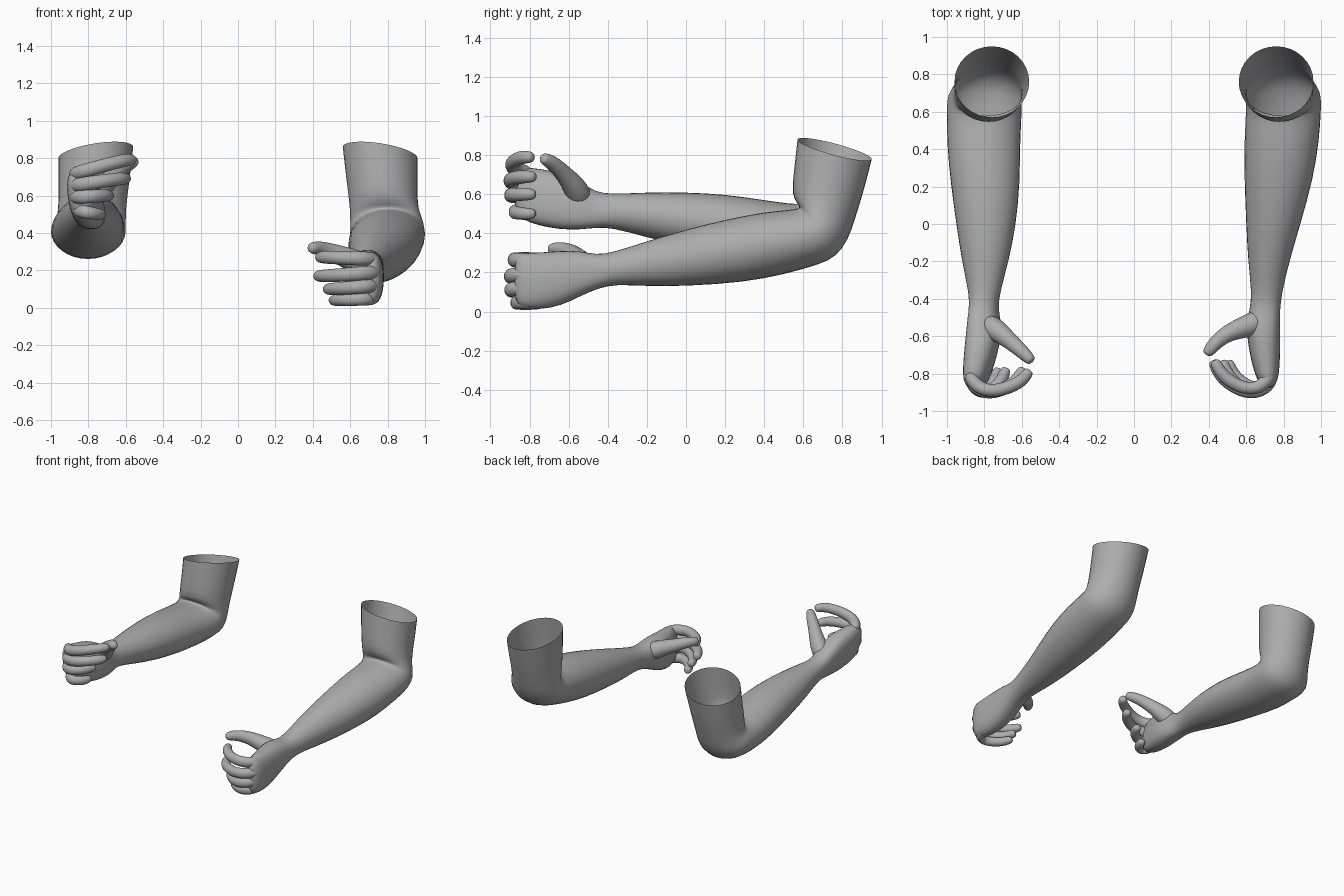
import bpy
import bmesh
from math import cos, sin, pi, copysign
from mathutils import Vector

cube = bpy.data.objects.get("Cube")
if cube:
    bpy.data.objects.remove(cube, do_unlink=True)

grey = bpy.data.materials.new("plain grey")
grey.use_nodes = True
colour = (0.42, 0.42, 0.42, 1)
grey.diffuse_color = colour
grey.node_tree.nodes["Principled BSDF"].inputs["Base Color"].default_value = colour


def loft(name, rings, cap_start, cap_end, levels):
    """Skin a list of vertex rings into one smooth tube."""
    bm = bmesh.new()
    loops = [[bm.verts.new(p) for p in ring] for ring in rings]
    count = len(loops[0])
    for a, b in zip(loops, loops[1:]):
        for i in range(count):
            j = (i + 1) % count
            bm.faces.new((a[i], a[j], b[j], b[i]))
    if cap_start:
        bm.faces.new(loops[0])
    if cap_end:
        bm.faces.new(loops[-1])
    bmesh.ops.recalc_face_normals(bm, faces=bm.faces)
    mesh = bpy.data.meshes.new(name)
    bm.to_mesh(mesh)
    bm.free()
    for face in mesh.polygons:
        face.use_smooth = True
    mesh.materials.append(grey)
    obj = bpy.data.objects.new(name, mesh)
    bpy.context.collection.objects.link(obj)
    subsurf = obj.modifiers.new("smooth", "SUBSURF")
    subsurf.levels = subsurf.render_levels = levels
    return obj


def section(side, row, power=1.0, tilt=0.0, lean=0.0, sides=16):
    """Oval between an upper and a lower (y, z) point and an x range."""
    ty, tz, by, bz, inner, outer = row
    ring = []
    for i in range(sides):
        angle = 2 * pi * i / sides
        c, s = (copysign(abs(v) ** power, v) * 1.025 for v in (cos(angle), sin(angle)))
        x = (inner + outer) / 2 + c * (outer - inner) / 2 + s * lean
        y = (ty + by) / 2 + s * (ty - by) / 2
        z = (tz + bz) / 2 + s * (tz - bz) / 2 + c * tilt
        ring.append(Vector((side * x, y, z)))
    return ring


def digit(name, side, path, radii, sides=8):
    """Round-tipped tube along a path, for fingers and thumbs."""
    path = [Vector((side * x, y, z)) for x, y, z in path]
    tip = (path[-1] - path[-2]).normalized()
    path.append(path[-1] + tip * radii[-1] * 0.8)
    radii = radii + [radii[-1] * 0.65]
    rings = []
    for i, p in enumerate(path):
        along = path[min(i + 1, len(path) - 1)] - path[max(i - 1, 0)]
        across = along.cross(Vector((0, 0, 1))).normalized()
        up = across.cross(along).normalized()
        ring = []
        for k in range(sides):
            angle = 2 * pi * k / sides
            ring.append(p + (across * cos(angle) + up * sin(angle)) * radii[i] * 1.1)
        rings.append(ring)
    loft(name, rings, True, True, 2)


def finger(name, side, knuckle_x, knuckle_z, tip_x, tip_y, tip_z, front, r):
    """Curled finger that wraps from the knuckle round to the palm side."""
    ys = (front + 0.15, front + 0.06, front + 0.04, (front + tip_y) / 2 + 0.02, tip_y)
    path = []
    for f, y in zip((0, 0.15, 0.48, 0.88, 1), ys):
        path.append((knuckle_x + (tip_x - knuckle_x) * f, y,
                     knuckle_z + (tip_z - knuckle_z) * min(1, f * 1.2)))
    digit(name, side, path, [r, r * 1.05, r, r * 0.95, r * 0.85])


# Upper arm, from the open end down to the elbow
upper = [
    (.57, .88, .95, .78, .56, .96),
    (.55, .7, .91, .62, .58, .96),
    (.54, .6, .86, .46, .6, .96),
]

# Elbow and forearm, then wrist and palm, for each side
left_forearm = [
    (.57, .55, .83, .37, .6, .99),
    (.59, .53, .77, .28, .6, 1),
    (.54, .52, .68, .24, .6, 1),
    (.4, .51, .5, .19, .59, .99),
    (.2, .47, .3, .15, .59, .96),
    (0, .42, 0, .13, .6, .89),
    (-.2, .36, -.2, .13, .61, .83),
    (-.38, .3, -.36, .14, .63, .79),
]
left_palm = [
    (-.46, .29, -.45, .12, .62, .78),
    (-.54, .31, -.54, .08, .6, .78),
    (-.64, .31, -.64, .03, .61, .78),
    (-.75, .3, -.75, .01, .63, .78),
    (-.84, .3, -.84, .02, .66, .77),
    (-.88, .27, -.88, .05, .69, .74),
]
right_forearm = [
    (.57, .57, .83, .37, .6, .97),
    (.59, .55, .77, .28, .6, 1),
    (.54, .55, .66, .26, .6, 1),
    (.4, .57, .45, .26, .61, 1),
    (.2, .6, .24, .29, .61, .98),
    (0, .61, 0, .33, .63, .95),
    (-.2, .61, -.2, .38, .67, .92),
    (-.38, .6, -.38, .43, .72, .88),
]
right_palm = [
    (-.46, .61, -.46, .43, .73, .88),
    (-.54, .66, -.54, .42, .71, .89),
    (-.64, .71, -.64, .42, .72, .9),
    (-.75, .73, -.75, .44, .75, .91),
    (-.84, .74, -.84, .47, .78, .91),
    (-.88, .7, -.88, .52, .82, .88),
]

for name, side, forearm, palm, lean in (
        ("left", 1, left_forearm, left_palm, 0),
        ("right", -1, right_forearm, right_palm, .02)):
    rings = [section(side, row, tilt=t) for row, t in zip(upper, (-.03, -.02, 0))]
    rings += [section(side, row) for row in forearm]
    rings += [section(side, row, power=.8, lean=lean) for row in palm]
    loft(name + "_arm", rings, False, True, 1)

# Fingers: knuckle x, z, tip x, y, z, front, radius
names = ("index", "middle", "ring", "little")
left_fingers = (
    (.74, .26, .44, -.75, .27, -.93, .037),
    (.75, .19, .43, -.75, .17, -.95, .037),
    (.74, .12, .48, -.75, .1, -.95, .036),
    (.73, .05, .51, -.75, .04, -.92, .034),
)
right_fingers = (
    (.89, .71, .57, -.8, .79, -.94, .037),
    (.89, .65, .6, -.79, .69, -.95, .037),
    (.88, .59, .69, -.79, .6, -.95, .036),
    (.86, .52, .73, -.79, .5, -.93, .034),
)
for hand, side, rows in (("left_", 1, left_fingers), ("right_", -1, right_fingers)):
    for name, row in zip(names, rows):
        finger(hand + name + "_finger", side, *row)

# Thumbs, thick at the root and bent toward the index finger
thumb_radii = [.07, .06, .045, .038, .032]
digit("left_thumb", 1, [(.69, -.51, .22), (.6, -.55, .26), (.5, -.58, .3),
                        (.43, -.64, .32), (.4, -.68, .32)], thumb_radii)
digit("right_thumb", -1, [(.81, -.53, .56), (.73, -.57, .64), (.67, -.62, .7),
                          (.6, -.68, .76), (.56, -.72, .78)], thumb_radii)
